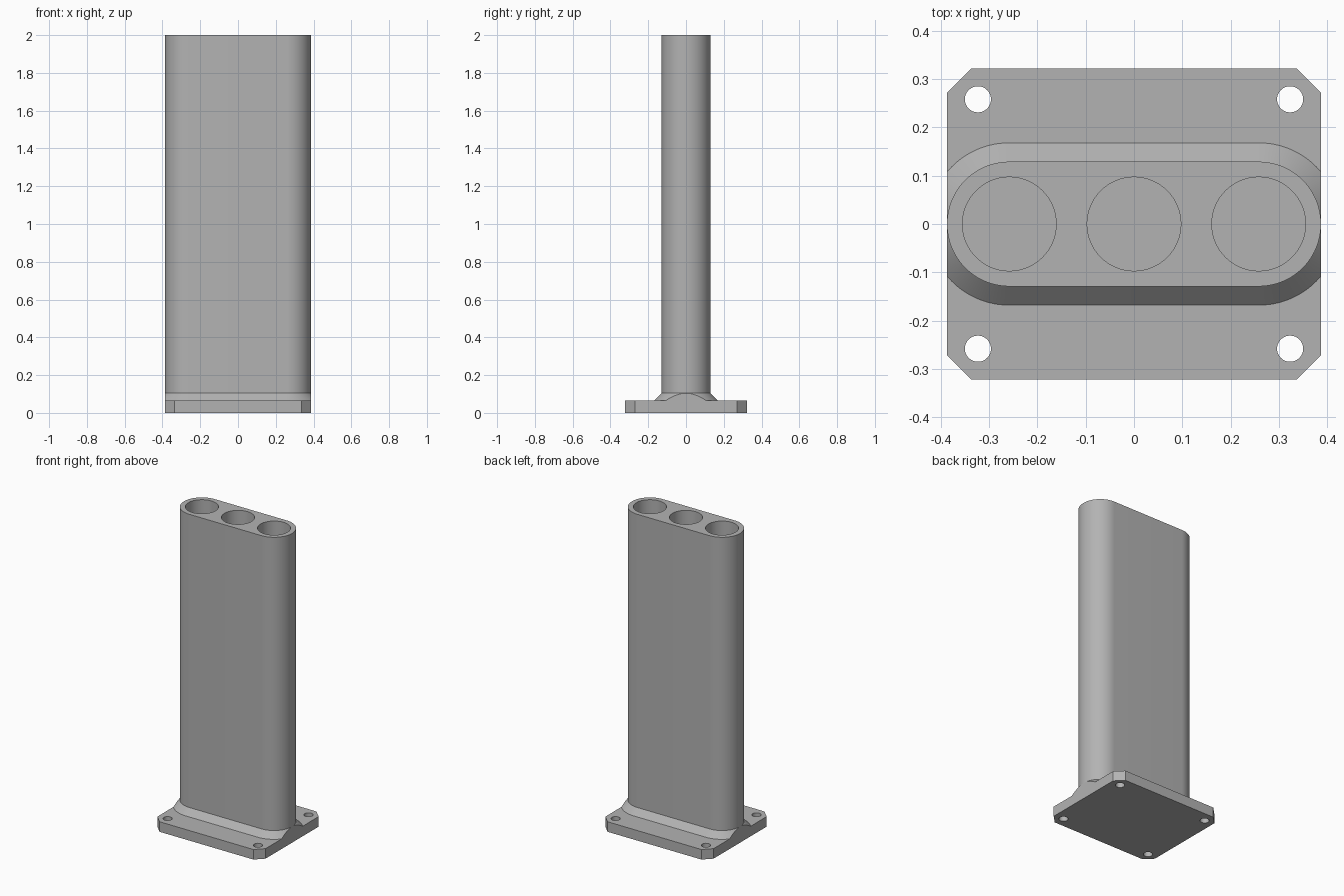
import bpy, bmesh
from math import pi, sin, cos, radians

cube = bpy.data.objects.get("Cube")
if cube:
    bpy.data.objects.remove(cube, do_unlink=True)

# Main dimensions
HALF_X, HALF_Y, PLATE_TOP, HEIGHT = 0.387, 0.322, 0.065, 2.0
CORNER = 0.051
PITCH, BODY_R, BORE_R = 0.258, 0.129, 0.097
FLARE = 0.039
HOLE_X, HOLE_Y, HOLE_R = 0.323, 0.258, 0.027

grey = bpy.data.materials.new("light grey")
grey.use_nodes = True
COLOUR = (0.45, 0.45, 0.45, 1)
grey.diffuse_color = COLOUR
grey.node_tree.nodes["Principled BSDF"].inputs["Base Color"].default_value = COLOUR


def circle(cx, cy, r, n=64):
    return [(cx + r * cos(2 * pi * i / n), cy + r * sin(2 * pi * i / n)) for i in range(n)]


def stadium(r, n=48):
    pts = []
    for side in (1, -1):
        for i in range(n + 1):
            a = pi * (i / n - 0.5)
            pts.append((side * (PITCH + r * cos(a)), side * r * sin(a)))
    return pts


def finish(bm, name):
    bmesh.ops.remove_doubles(bm, verts=bm.verts, dist=1e-5)
    bmesh.ops.recalc_face_normals(bm, faces=bm.faces)
    mesh = bpy.data.meshes.new(name)
    bm.to_mesh(mesh)
    bm.free()
    mesh.materials.append(grey)
    obj = bpy.data.objects.new(name, mesh)
    bpy.context.collection.objects.link(obj)
    bpy.ops.object.select_all(action='DESELECT')
    obj.select_set(True)
    bpy.context.view_layer.objects.active = obj
    bpy.ops.object.shade_smooth_by_angle(angle=radians(20))


def extrude_profile(name, loops, z0, z1):
    """Solid from an outline with holes."""
    curve = bpy.data.curves.new(name + "_profile", 'CURVE')
    curve.dimensions = '2D'
    curve.fill_mode = 'BOTH'
    curve.extrude = (z1 - z0) / 2
    for loop in loops:
        spline = curve.splines.new('POLY')
        spline.points.add(len(loop) - 1)
        for point, (x, y) in zip(spline.points, loop):
            point.co = (x, y, 0, 1)
        spline.use_cyclic_u = True
    temp = bpy.data.objects.new(name + "_profile", curve)
    bpy.context.collection.objects.link(temp)
    mesh = bpy.data.meshes.new_from_object(
        temp.evaluated_get(bpy.context.evaluated_depsgraph_get()))
    bm = bmesh.new()
    bm.from_mesh(mesh)
    bmesh.ops.translate(bm, verts=bm.verts, vec=(0, 0, (z0 + z1) / 2))
    bpy.data.objects.remove(temp, do_unlink=True)
    bpy.data.curves.remove(curve)
    bpy.data.meshes.remove(mesh)
    finish(bm, name)


# Base plate with clipped corners and four bolt holes
cx, cy = HALF_X - CORNER, HALF_Y - CORNER
outline = [(HALF_X, -cy), (HALF_X, cy), (cx, HALF_Y), (-cx, HALF_Y),
           (-HALF_X, cy), (-HALF_X, -cy), (-cx, -HALF_Y), (cx, -HALF_Y)]
bolts = [circle(sx * HOLE_X, sy * HOLE_Y, HOLE_R, 48) for sx in (1, -1) for sy in (1, -1)]
extrude_profile("base_plate", [outline] + bolts, 0, PLATE_TOP)

# Tall rounded body with three bores down to the plate
bores = [circle(x, 0, BORE_R) for x in (-PITCH, 0, PITCH)]
extrude_profile("body", [stadium(BODY_R)] + bores, PLATE_TOP, HEIGHT)

# Sloped collar around the foot, trimmed flush with the plate ends
bm = bmesh.new()
low = [bm.verts.new((x, y, PLATE_TOP)) for x, y in stadium(BODY_R + FLARE)]
high = [bm.verts.new((x, y, PLATE_TOP + FLARE)) for x, y in stadium(BODY_R)]
for i in range(len(low)):
    j = (i + 1) % len(low)
    bm.faces.new((low[i], low[j], high[j], high[i]))
for side in (1, -1):
    bmesh.ops.bisect_plane(bm, geom=bm.verts[:] + bm.edges[:] + bm.faces[:], dist=1e-5,
                           plane_co=(side * HALF_X, 0, 0), plane_no=(side, 0, 0),
                           clear_outer=True)
    rim = [v for v in bm.verts if abs(v.co.x - side * HALF_X) < 2e-5]
    bm.faces.new(sorted(rim, key=lambda v: v.co.y))
finish(bm, "foot_collar")
